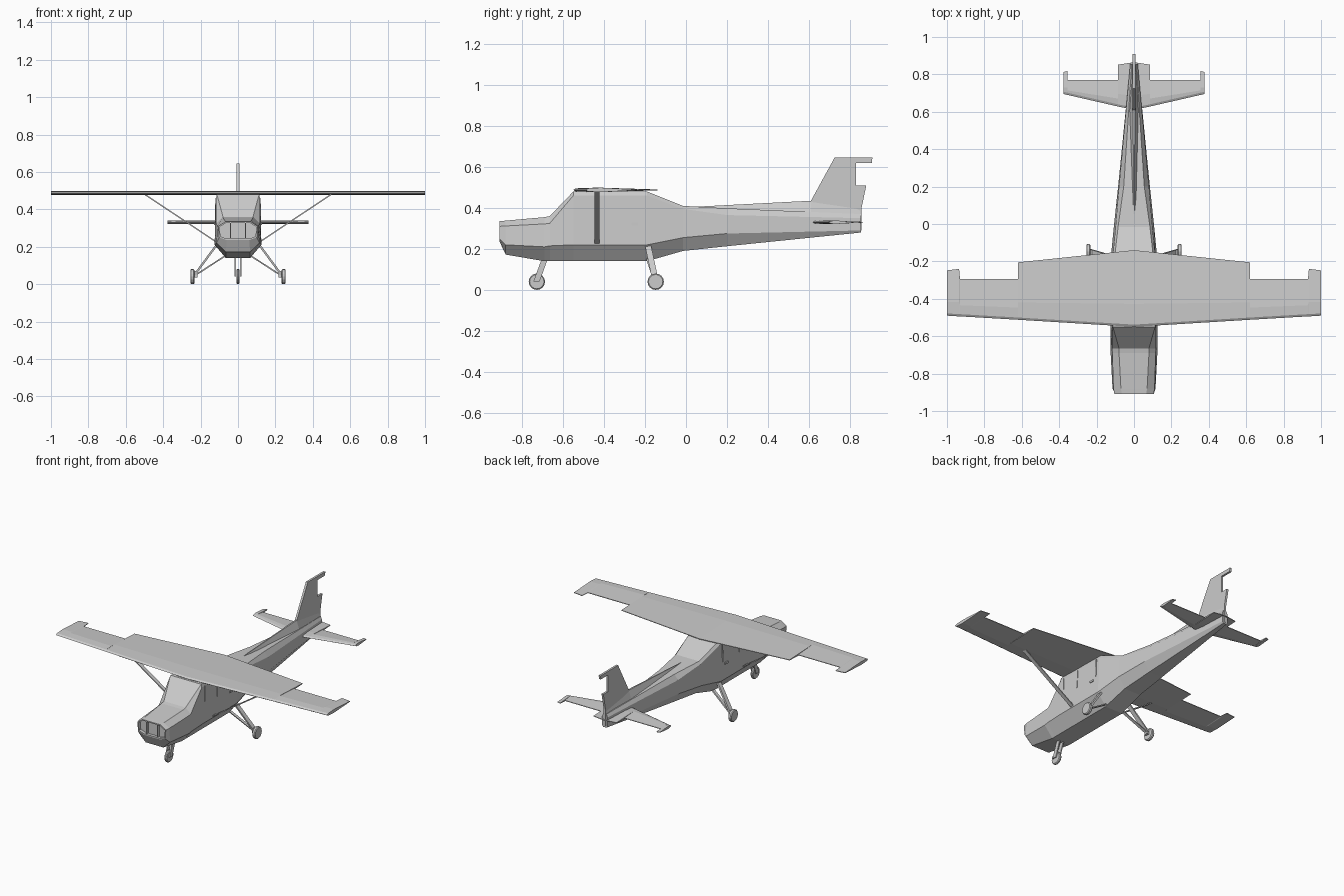
import bpy, bmesh
from mathutils import Vector

if "Cube" in bpy.data.objects:
    bpy.data.objects.remove(bpy.data.objects["Cube"], do_unlink=True)

grey = bpy.data.materials.new("light grey")
grey.use_nodes = True
grey.diffuse_color = (0.6, 0.6, 0.6, 1)
grey.node_tree.nodes["Principled BSDF"].inputs["Base Color"].default_value = grey.diffuse_color


def finish(name, bm):
    bmesh.ops.recalc_face_normals(bm, faces=bm.faces)
    mesh = bpy.data.meshes.new(name)
    bm.to_mesh(mesh)
    bm.free()
    mesh.materials.append(grey)
    ob = bpy.data.objects.new(name, mesh)
    bpy.context.collection.objects.link(ob)
    return ob


def loft(name, rings, recess=0):
    """Skin closed rings of equal length; optionally recess the first cap."""
    bm = bmesh.new()
    vs = [[bm.verts.new(p) for p in r] for r in rings]
    n = len(vs[0])
    for a, b in zip(vs, vs[1:]):
        for i in range(n):
            j = (i + 1) % n
            bm.faces.new((a[i], a[j], b[j], b[i]))
    cap = bm.faces.new(vs[0])
    bm.faces.new(vs[-1])
    if recess:
        bmesh.ops.recalc_face_normals(bm, faces=bm.faces)
        bmesh.ops.inset_individual(bm, faces=[cap], thickness=0.008)
        bmesh.ops.inset_individual(bm, faces=[cap], thickness=0.0, depth=-recess)
    return finish(name, bm)


def beam(name, a, b, across, along):
    """Straight strut, its ends cut level, sized in x and y."""
    ends = [[Vector(p) + Vector((sx * across, sy * along, 0)) / 2
             for sx, sy in ((-1, -1), (1, -1), (1, 1), (-1, 1))] for p in (a, b)]
    return loft(name, ends)


def wheel(name, x, y, r, width):
    bpy.ops.mesh.primitive_cylinder_add(vertices=16, radius=r, depth=width,
                                        location=(x, y, r), rotation=(0, 1.5708, 0))
    ob = bpy.context.object
    ob.name = name
    ob.data.materials.append(grey)
    mod = ob.modifiers.new("edge", "BEVEL")
    mod.width = 0.005
    mod.limit_method = "ANGLE"


def aerofoil(name, stations, z, half):
    """Mirrored wing from (x, leading y, trailing y) stations."""
    def ring(x, le, te):
        c = te - le
        return [(x, le, z), (x, le + 0.012, z + half * 0.7), (x, le + c * 0.3, z + half),
                (x, te, z + 0.002), (x, te, z - 0.002),
                (x, le + c * 0.3, z - half), (x, le + 0.012, z - half * 0.7)]
    half_span = [ring(*s) for s in stations]
    left = [[(-x, y, h) for x, y, h in r] for r in half_span[:0:-1]]
    return loft(name, left + half_span)


# Fuselage: y, then half width and height of roof, shoulder, sill and belly
sections = [
    (-0.91, 0.065, 0.335, 0.105, 0.31, 0.10, 0.25, 0.06, 0.235),
    (-0.88, 0.07, 0.338, 0.11, 0.312, 0.115, 0.22, 0.065, 0.172),
    (-0.69, 0.08, 0.355, 0.116, 0.322, 0.125, 0.21, 0.065, 0.14),
    (-0.665, 0.08, 0.36, 0.117, 0.325, 0.125, 0.215, 0.065, 0.14),
    (-0.55, 0.113, 0.48, 0.118, 0.46, 0.125, 0.22, 0.065, 0.14),
    (-0.19, 0.105, 0.48, 0.115, 0.46, 0.125, 0.22, 0.065, 0.14),
    (-0.015, 0.085, 0.41, 0.098, 0.395, 0.108, 0.255, 0.06, 0.19),
    (0.20, 0.055, 0.398, 0.08, 0.365, 0.085, 0.275, 0.05, 0.213),
    (0.855, 0.012, 0.37, 0.02, 0.35, 0.02, 0.29, 0.012, 0.28),
]
rings = []
for y, *p in sections:
    side = [(p[i], y, p[i + 1]) for i in range(0, 8, 2)]
    rings.append(side + [(-x, y, z) for x, y, z in reversed(side)])
loft("fuselage", rings, recess=0.02)

# Cowl dividers in the nose opening
for s, tag in ((1, "left"), (-1, "right")):
    beam(tag + "_cowl_divider", (s * 0.04, -0.899, 0.245), (s * 0.04, -0.899, 0.33), 0.006, 0.018)

# Dorsal ridge running up to the fin
loft("dorsal_ridge", [
    [(-w, y, base), (w, y, base), (t, y, top), (-t, y, top)]
    for y, w, base, t, top in ((0.05, 0.012, 0.395, 0.002, 0.406),
                               (0.61, 0.03, 0.36, 0.005, 0.435),
                               (0.85, 0.014, 0.34, 0.005, 0.40))])

# Fin with the rudder cut back below its horn
outline = [(0.58, 0.39), (0.61, 0.435), (0.725, 0.645), (0.91, 0.645), (0.907, 0.62),
           (0.83, 0.62), (0.83, 0.51), (0.88, 0.51), (0.857, 0.40), (0.857, 0.29), (0.75, 0.32)]
loft("fin", [[(x, y, z) for y, z in outline] for x in (-0.007, 0.007)])

# Wing and tailplane with notched trailing edges
aerofoil("wing", [(0, -0.55, -0.14), (0.62, -0.512, -0.205), (0.62, -0.512, -0.295),
                  (0.93, -0.494, -0.295), (0.935, -0.494, -0.24), (1.0, -0.49, -0.248)],
         0.488, 0.011)
aerofoil("tailplane", [(0, 0.61, 0.865), (0.085, 0.628, 0.852), (0.085, 0.628, 0.77),
                       (0.355, 0.69, 0.77), (0.355, 0.69, 0.818), (0.378, 0.695, 0.812)],
         0.33, 0.009)

# Nose gear
for s, tag in ((1, "left"), (-1, "right")):
    beam(tag + "_nose_fork", (s * 0.014, -0.73, 0.04), (s * 0.014, -0.69, 0.15), 0.007, 0.03)
wheel("nose_wheel", 0, -0.728, 0.04, 0.018)

# Paired parts
for s, tag in ((1, "left"), (-1, "right")):
    beam(tag + "_wing_strut", (s * 0.115, -0.435, 0.225), (s * 0.505, -0.435, 0.484), 0.012, 0.025)
    beam(tag + "_main_leg", (s * 0.232, -0.15, 0.05), (s * 0.11, -0.185, 0.215), 0.014, 0.03)
    beam(tag + "_lower_leg", (s * 0.232, -0.15, 0.045), (s * 0.07, -0.185, 0.15), 0.014, 0.02)
    beam(tag + "_axle", (s * 0.225, -0.15, 0.035), (s * 0.225, -0.15, 0.07), 0.016, 0.024)
    wheel(tag + "_main_wheel", s * 0.244, -0.148, 0.04, 0.022)
    # Door and window seams, with a small handle
    for i, y in enumerate((-0.52, -0.39, -0.215)):
        beam(f"{tag}_seam_{i + 1}", (s * 0.121, y, 0.34), (s * 0.118, y, 0.46), 0.006, 0.006)
    beam(tag + "_door_handle", (s * 0.122, -0.25, 0.315), (s * 0.122, -0.25, 0.328), 0.01, 0.03)
